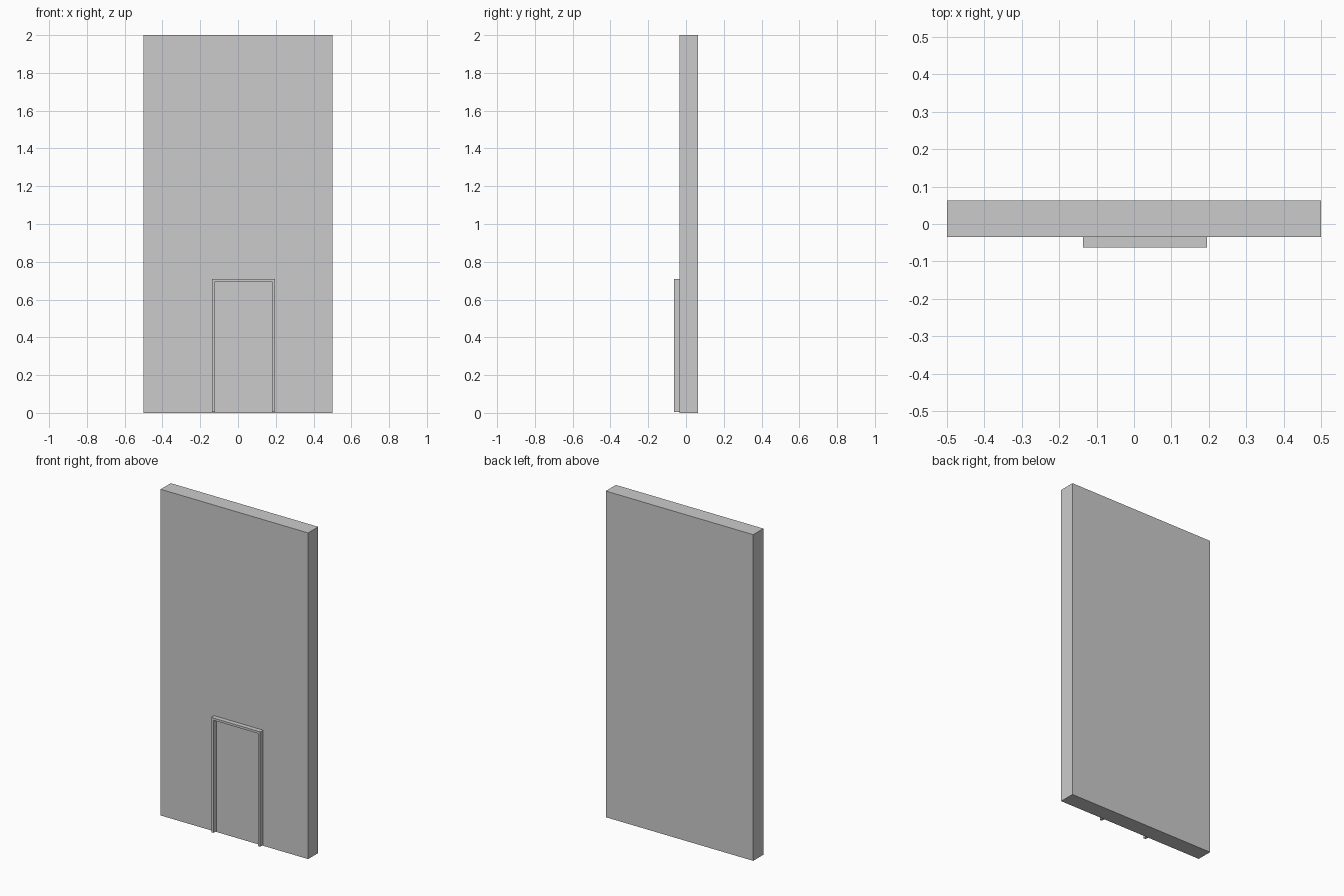
import bpy, bmesh

if "Cube" in bpy.data.objects:
    bpy.data.objects.remove(bpy.data.objects["Cube"])


def extrude_profile(name, points, y_front, y_back):
    """Extrude an outline in the x-z plane from y_front to y_back."""
    bm = bmesh.new()
    face = bm.faces.new([bm.verts.new((x, y_front, z)) for x, z in points])
    moved = bmesh.ops.extrude_face_region(bm, geom=[face])["geom"]
    verts = [v for v in moved if isinstance(v, bmesh.types.BMVert)]
    bmesh.ops.translate(bm, verts=verts, vec=(0, y_back - y_front, 0))
    bmesh.ops.recalc_face_normals(bm, faces=bm.faces)
    mesh = bpy.data.meshes.new(name)
    bm.to_mesh(mesh)
    bm.free()
    obj = bpy.data.objects.new(name, mesh)
    bpy.context.collection.objects.link(obj)
    return obj


WALL_FRONT, WALL_BACK, TRIM_FRONT = -0.035, 0.063, -0.063

# Wall slab
extrude_profile("wall", [(-0.5, 0), (0.5, 0), (0.5, 2), (-0.5, 2)],
                WALL_FRONT, WALL_BACK)

# Door trim: one U-shaped outline standing proud of the wall
left, right, top, bottom, width = -0.137, 0.195, 0.709, 0.005, 0.014
extrude_profile("door_trim", [
    (left, bottom), (left + width, bottom), (left + width, top - width),
    (right - width, top - width), (right - width, bottom), (right, bottom),
    (right, top), (left, top)], TRIM_FRONT, WALL_FRONT)
